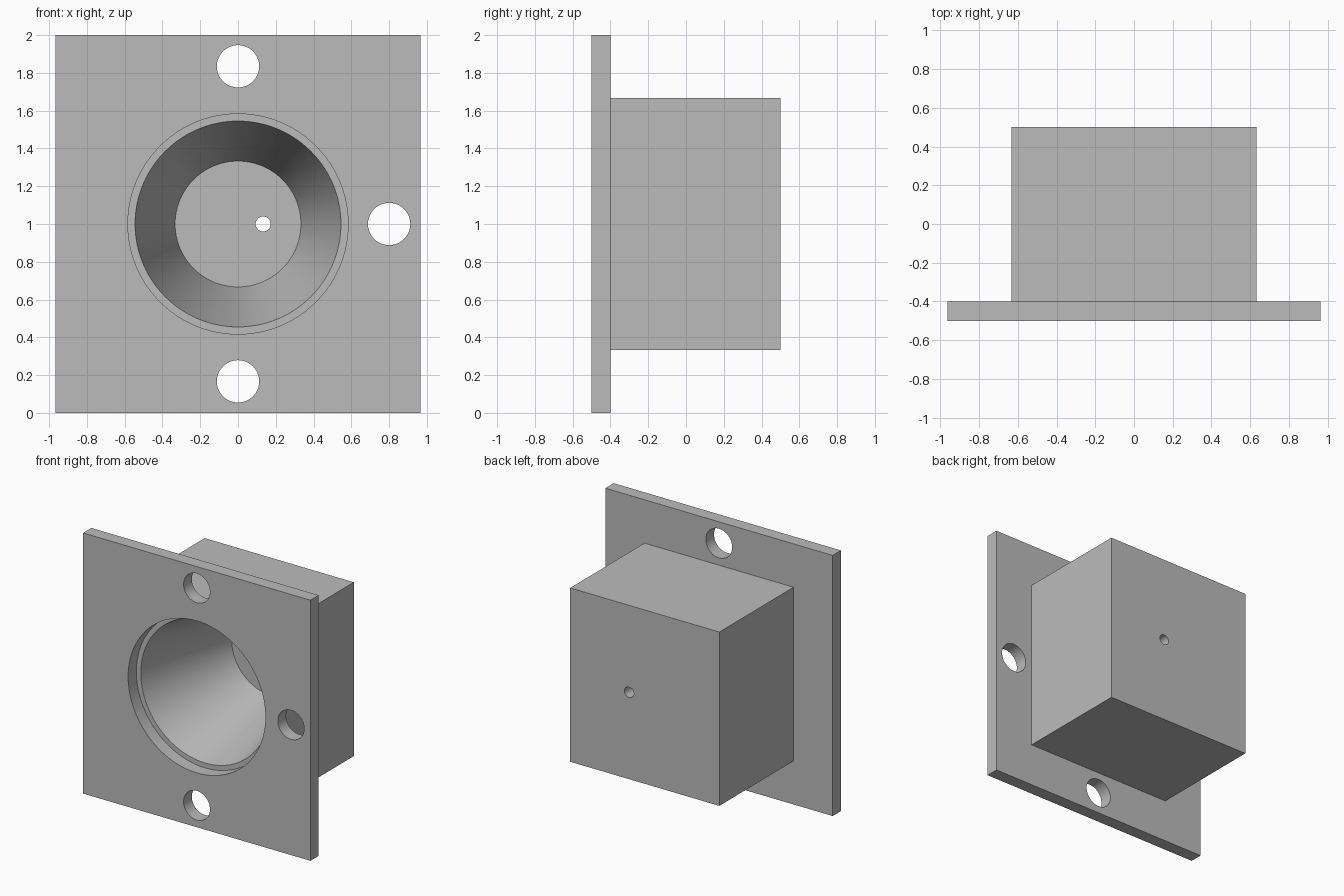
import bpy, bmesh
from math import radians
from mathutils import Matrix, Vector

if "Cube" in bpy.data.objects:
    bpy.data.objects.remove(bpy.data.objects["Cube"])

CENTRE_Z = 1.0
PLATE_FRONT, PLATE_BACK, HOUSING_BACK = -0.5, -0.4, 0.5

grey = bpy.data.materials.new("plain grey")
grey.use_nodes = True
colour = (0.5, 0.5, 0.5, 1)
grey.diffuse_color = colour
grey.node_tree.nodes["Principled BSDF"].inputs["Base Color"].default_value = colour


def finish(name, bm):
    """Turn a bmesh into a named grey object."""
    bmesh.ops.recalc_face_normals(bm, faces=bm.faces)
    mesh = bpy.data.meshes.new(name)
    bm.to_mesh(mesh)
    bm.free()
    mesh.materials.append(grey)
    obj = bpy.data.objects.new(name, mesh)
    bpy.context.collection.objects.link(obj)
    return obj


def box(name, width, height, y0, y1):
    """Box centred on the bore axis, from depth y0 to y1."""
    bm = bmesh.new()
    bmesh.ops.create_cube(bm, size=1)
    bmesh.ops.scale(bm, vec=(width, y1 - y0, height), verts=bm.verts)
    bmesh.ops.translate(bm, vec=(0, (y0 + y1) / 2, CENTRE_Z), verts=bm.verts)
    return finish(name, bm)


def turned(name, x, z, profile, steps=96):
    """Solid of revolution about a front-to-back axis; profile is (radius, y)."""
    bm = bmesh.new()
    verts = [bm.verts.new((x + r, y, z)) for r, y in profile]
    edges = [bm.edges.new(pair) for pair in zip(verts, verts[1:])]
    bmesh.ops.spin(bm, geom=verts + edges, cent=(x, 0, z), axis=(0, 1, 0),
                   angle=radians(360), steps=steps)
    bmesh.ops.remove_doubles(bm, verts=bm.verts, dist=1e-5)
    rims = [e for e in bm.edges if e.is_boundary]
    bmesh.ops.holes_fill(bm, edges=rims, sides=0)
    return finish(name, bm)


def combine(target, tool, operation):
    """Apply a boolean and discard the tool."""
    tool.hide_render = True
    mod = target.modifiers.new(operation.lower(), "BOOLEAN")
    mod.operation, mod.object, mod.solver = operation, tool, "EXACT"
    bpy.context.view_layer.objects.active = target
    bpy.ops.object.modifier_apply(modifier=mod.name)
    bpy.data.objects.remove(tool)


# Mounting plate with the box housing behind it
body = box("flanged_housing", 1.93, 2.0, PLATE_FRONT, PLATE_BACK)
combine(body, box("housing", 1.266, 1.334, -0.45, HOUSING_BACK), "UNION")

# Counterbored, tapered blind bore
bore = [(0.583, -0.6), (0.583, PLATE_BACK), (0.545, PLATE_BACK), (0.333, 0.4)]
combine(body, turned("bore", 0, CENTRE_Z, bore), "DIFFERENCE")

# Three mounting holes and the small off-centre hole in the back wall
for x, z in ((0, 1.835), (0, 0.167), (0.8, CENTRE_Z)):
    hole = turned("mounting_hole", x, z, [(0.112, -0.6), (0.112, -0.3)], 64)
    combine(body, hole, "DIFFERENCE")
pin = turned("pin_hole", 0.133, CENTRE_Z, [(0.04, 0.3), (0.04, 0.6)], 48)
combine(body, pin, "DIFFERENCE")

# Smooth round walls, crisp edges
bpy.ops.object.select_all(action="DESELECT")
body.select_set(True)
bpy.context.view_layer.objects.active = body
bpy.ops.object.shade_smooth_by_angle(angle=radians(20))
